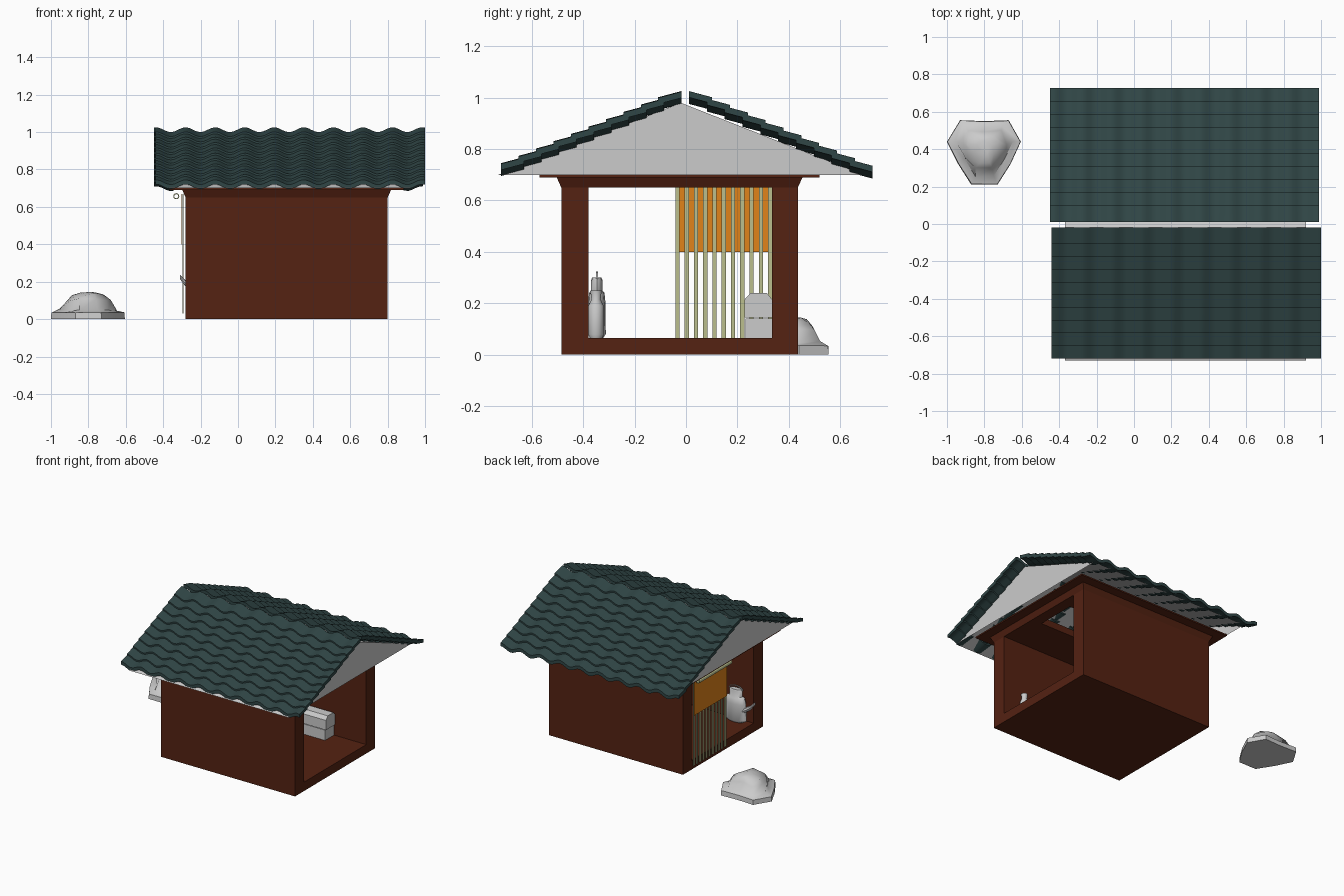
import bpy, bmesh, math, random

if "Cube" in bpy.data.objects:
    bpy.data.objects.remove(bpy.data.objects["Cube"])

random.seed(4)


def mat(name, r, g, b):
    m = bpy.data.materials.new(name)
    m.diffuse_color = (r, g, b, 1)
    m.use_nodes = True
    m.node_tree.nodes["Principled BSDF"].inputs["Base Color"].default_value = m.diffuse_color
    return m


BROWN = mat("brown_wood", 0.09, 0.016, 0.006)
GREEN = mat("green_tile", 0.03, 0.062, 0.062)
ORANGE = mat("orange_cloth", 0.75, 0.23, 0.01)
BAMBOO = mat("bamboo", 0.5, 0.52, 0.27)


def make(name, verts, faces, material=None, smooth=None):
    me = bpy.data.meshes.new(name)
    me.from_pydata(verts, [], faces)
    bm = bmesh.new()
    bm.from_mesh(me)
    bmesh.ops.recalc_face_normals(bm, faces=bm.faces)
    bm.to_mesh(me)
    bm.free()
    ob = bpy.data.objects.new(name, me)
    bpy.context.collection.objects.link(ob)
    if material:
        me.materials.append(material)
    if smooth:
        bpy.ops.object.select_all(action='DESELECT')
        bpy.context.view_layer.objects.active = ob
        ob.select_set(True)
        bpy.ops.object.shade_smooth_by_angle(angle=math.radians(smooth))
    return ob


def loft(name, rings, material=None, smooth=None):
    """Join equal-length point rings into a closed solid."""
    n = len(rings[0])
    verts = [p for r in rings for p in r]
    faces = [(k * n + i, k * n + (i + 1) % n, (k + 1) * n + (i + 1) % n, (k + 1) * n + i)
             for k in range(len(rings) - 1) for i in range(n)]
    faces += [tuple(range(n)), tuple(range(len(verts) - n, len(verts)))]
    return make(name, verts, faces, material, smooth)


def rect(x0, x1, y0, y1, z):
    return [(x0, y0, z), (x1, y0, z), (x1, y1, z), (x0, y1, z)]


def box(name, x0, x1, y0, y1, z0, z1, material=None):
    return loft(name, [rect(x0, x1, y0, y1, z0), rect(x0, x1, y0, y1, z1)], material)


def lathe(name, cx, cy, rz, n=16, sx=1, sy=1):
    return loft(name, [[(cx + r * sx * math.cos(2 * math.pi * i / n),
                         cy + r * sy * math.sin(2 * math.pi * i / n), z)
                        for i in range(n)] for r, z in rz], None, 40)


# House body with flared cornice, open at both ends and with a ceiling hatch
house = loft("house_body", [rect(-0.28 - g, 0.80 + g, -0.485 - g, 0.435 + g, z) for z, g in
                            [(0, 0), (0.65, 0), (0.69, 0.018), (0.69, 0.085), (0.70, 0.085)]], BROWN)
for cutter in (box("room_cutter", -0.6, 1.2, -0.38, 0.335, 0.065, 0.65),
               box("hatch_cutter", -0.2, 0.72, -0.09, 0.2, 0.5, 0.9)):
    cutter.hide_render = True
    mod = house.modifiers.new("cut", 'BOOLEAN')
    mod.object = cutter
    mod.solver = 'EXACT'
    bpy.context.view_layer.objects.active = house
    bpy.ops.object.modifier_apply(modifier=mod.name)
    bpy.data.objects.remove(cutter)

# Pale gable shell under the tiles
X0, X1 = -0.37, 0.92
make("gable", [(x, y, z) for x in (X0, X1) for y, z in ((-0.73, 0.70), (-0.02, 0.98), (0.69, 0.70))],
     [(0, 1, 2), (3, 5, 4), (0, 3, 4, 1), (1, 4, 5, 2)])


# Wavy tile rows
def tile_row(name, xs, ya, za, yb, zb, thick=0.024, amp=0.013):
    rings = []
    for x in xs:
        w = amp * math.cos(2 * math.pi * (x + 0.28) / 0.158)
        t = thick / 2
        rings.append([(x, ya, za + w - t), (x, yb, zb + w - t),
                      (x, yb, zb + w + t), (x, ya, za + w + t)])
    return loft(name, rings, GREEN, 40)


N = 73
for side, x0, x1, sign, off, dz in (("front", -0.44, 1.0, -1, 0.0, 0.0),
                                    ("back", -0.45, 0.99, 1, 0.006, -0.01)):
    xs = [x0 + (x1 - x0) * i / (N - 1) for i in range(N)]
    for i in range(10):
        d = 0.72 + off - (0.068 + (off * 2 / 9)) * i
        z = 0.72 + dz + 0.0285 * i - (0 if sign < 0 else -0.0011 * i)
        tile_row(f"{side}_tile_row_{i + 1}", xs, sign * d, z, sign * (d - 0.09), z + 0.024)

# Bamboo strip curtain with orange cloth at the left opening
for i in range(11):
    y = -0.033 + i * 0.036
    box(f"curtain_strip_{i + 1}", -0.297, -0.291, y - 0.008, y + 0.008, 0.03, 0.67, BAMBOO)
box("orange_cloth", -0.303, -0.299, -0.04, 0.335, 0.40, 0.67, ORANGE)


def ring_x(y, r, n=12):
    return [(-0.33 + r * math.cos(2 * math.pi * i / n), y, 0.657 + r * math.sin(2 * math.pi * i / n))
            for i in range(n)]


# Hollow rod beside the curtain: outer skin, then inner skin, joined at both ends
rod = [ring_x(-0.04, 0.016), ring_x(0.335, 0.016), ring_x(0.335, 0.011), ring_x(-0.04, 0.011)]
n = 12
make("curtain_rod", [p for r in rod for p in r],
     [(k * n + i, k * n + (i + 1) % n, ((k + 1) % 4) * n + (i + 1) % n, ((k + 1) % 4) * n + i)
      for k in range(4) for i in range(n)], BAMBOO)

# Grey chest with rounded lid against the back wall
base = [(0.232, 0.065), (0.335, 0.065), (0.335, 0.14), (0.232, 0.14)]
lid = [(0.228, 0.145), (0.335, 0.145), (0.335, 0.215), (0.315, 0.24), (0.25, 0.24), (0.228, 0.215)]
for name, prof, a, b in (("chest_base", base, 0.20, 0.54), ("chest_lid", lid, 0.19, 0.55)):
    loft(name, [[(x, y, z) for y, z in prof] for x in (a, b)])

# Kettle with spout and wire handle, and a small jar, along the front wall
lathe("kettle_body", -0.16, -0.347, [(0.025, 0.065), (0.035, 0.08), (0.034, 0.20), (0.030, 0.24),
                                     (0.022, 0.25), (0.022, 0.29), (0.018, 0.30)], 12, 2.4, 1)
loft("kettle_spout", [[(x, -0.347 + r * math.cos(math.pi * i / 4), z + r * math.sin(math.pi * i / 4))
                       for i in range(8)] for x, z, r in
                      [(-0.22, 0.15, 0.022), (-0.28, 0.19, 0.016), (-0.31, 0.225, 0.012)]], None, 40)
handle = [[(-0.16 + 0.05 * math.cos(math.pi * t / 8) * k + dx, -0.347 + dy,
            0.295 + 0.025 * math.sin(math.pi * t / 8) * k)
           for k, dx, dy in ((1, 0, -0.004), (1.15, 0, -0.004), (1.15, 0, 0.004), (1, 0, 0.004))]
          for t in range(9)]
loft("kettle_handle", handle)
lathe("jar", 0.65, -0.35, [(0.024, 0.065), (0.03, 0.08), (0.03, 0.19), (0.018, 0.215),
                           (0.022, 0.25)])

# Rock: faceted outline shrunk upward in uneven layers
outline = [(-0.87, 0.21), (-0.73, 0.21), (-0.66, 0.32), (-0.605, 0.44), (-0.67, 0.555),
           (-0.80, 0.55), (-0.93, 0.555), (-1.0, 0.44), (-0.94, 0.32)]
rock = []
for z, s, j in ((0, 1, 0), (0.035, 0.98, 0.002), (0.05, 0.78, 0.008), (0.105, 0.62, 0.012),
                (0.132, 0.42, 0.01), (0.143, 0.2, 0.002)):
    rock.append([(-0.80 + (x + 0.80) * s + random.uniform(-j, j),
                  0.42 + (y - 0.42) * s + random.uniform(-j, j),
                  z + random.uniform(-j, j) * 0.8) for x, y in outline])
loft("rock", rock, None, 50)
